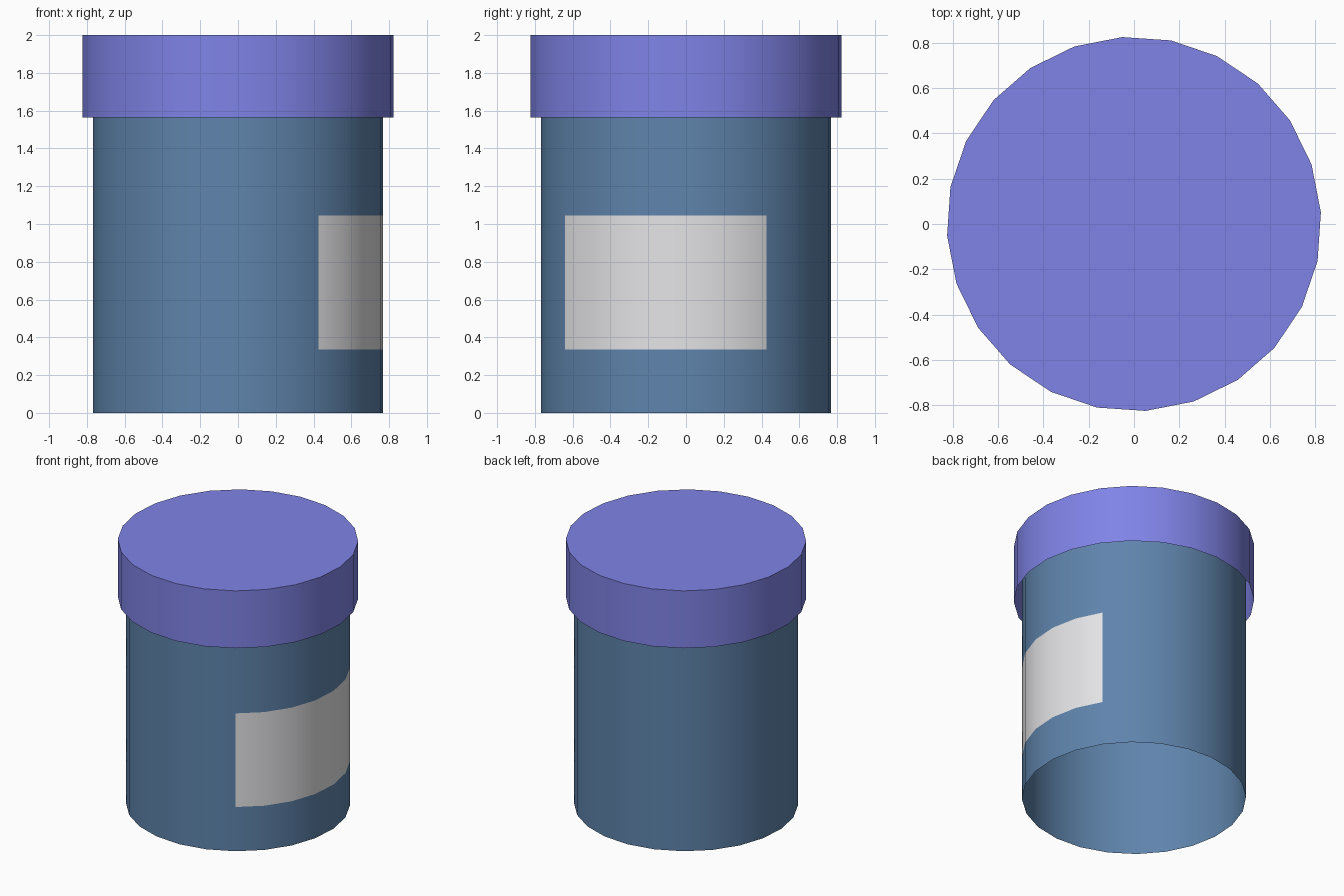
import bpy, bmesh, math

if "Cube" in bpy.data.objects:
    bpy.data.objects.remove(bpy.data.objects["Cube"], do_unlink=True)

SIDES = 24
STEP = math.tau / SIDES
TWIST = math.radians(3.6)


def material(name, rgb):
    m = bpy.data.materials.new(name)
    m.use_nodes = True
    colour = (*rgb, 1)
    m.diffuse_color = colour
    m.node_tree.nodes["Principled BSDF"].inputs["Base Color"].default_value = colour
    return m


def tube(name, radius, heights, materials, cap_top=False, paint=None):
    """Thin open tube with a ring at each height, optionally closed on top."""
    bm = bmesh.new()
    rings = [[bm.verts.new((radius * math.cos(TWIST + i * STEP),
                            radius * math.sin(TWIST + i * STEP), z))
              for i in range(SIDES)] for z in heights]
    for low, high in zip(rings, rings[1:]):
        for i in range(SIDES):
            j = (i + 1) % SIDES
            bm.faces.new((low[i], low[j], high[j], high[i]))
    if cap_top:
        bm.faces.new(rings[-1])
    bm.normal_update()
    if paint:
        for f in bm.faces:
            f.material_index = paint(f.calc_center_median())
    mesh = bpy.data.meshes.new(name)
    bm.to_mesh(mesh)
    bm.free()
    for m in materials:
        mesh.materials.append(m)
    obj = bpy.data.objects.new(name, mesh)
    bpy.context.collection.objects.link(obj)
    bpy.ops.object.select_all(action="DESELECT")
    obj.select_set(True)
    bpy.context.view_layer.objects.active = obj
    bpy.ops.object.shade_smooth_by_angle(angle=math.radians(30))
    return obj


blue = material("bottle blue", (0.114, 0.231, 0.413))
white = material("label white", (0.8, 0.8, 0.82))
purple = material("lid purple", (0.223, 0.238, 0.83))

LABEL_LOW, LABEL_HIGH = 0.335, 1.045


# Label: a quarter of the wall on the left side, within the middle band
def label_rule(c):
    angle = math.degrees(math.atan2(c.y, c.x))
    return int(LABEL_LOW < c.z < LABEL_HIGH and -56 < angle < 33)


# Bottle wall, open underneath and running up inside the lid
tube("bottle_body", 0.77, (0, LABEL_LOW, LABEL_HIGH, 1.95), (blue, white), paint=label_rule)

# Lid, a closed top with a skirt that overlaps the wall
tube("lid", 0.826, (1.565, 2), (purple,), cap_top=True)
